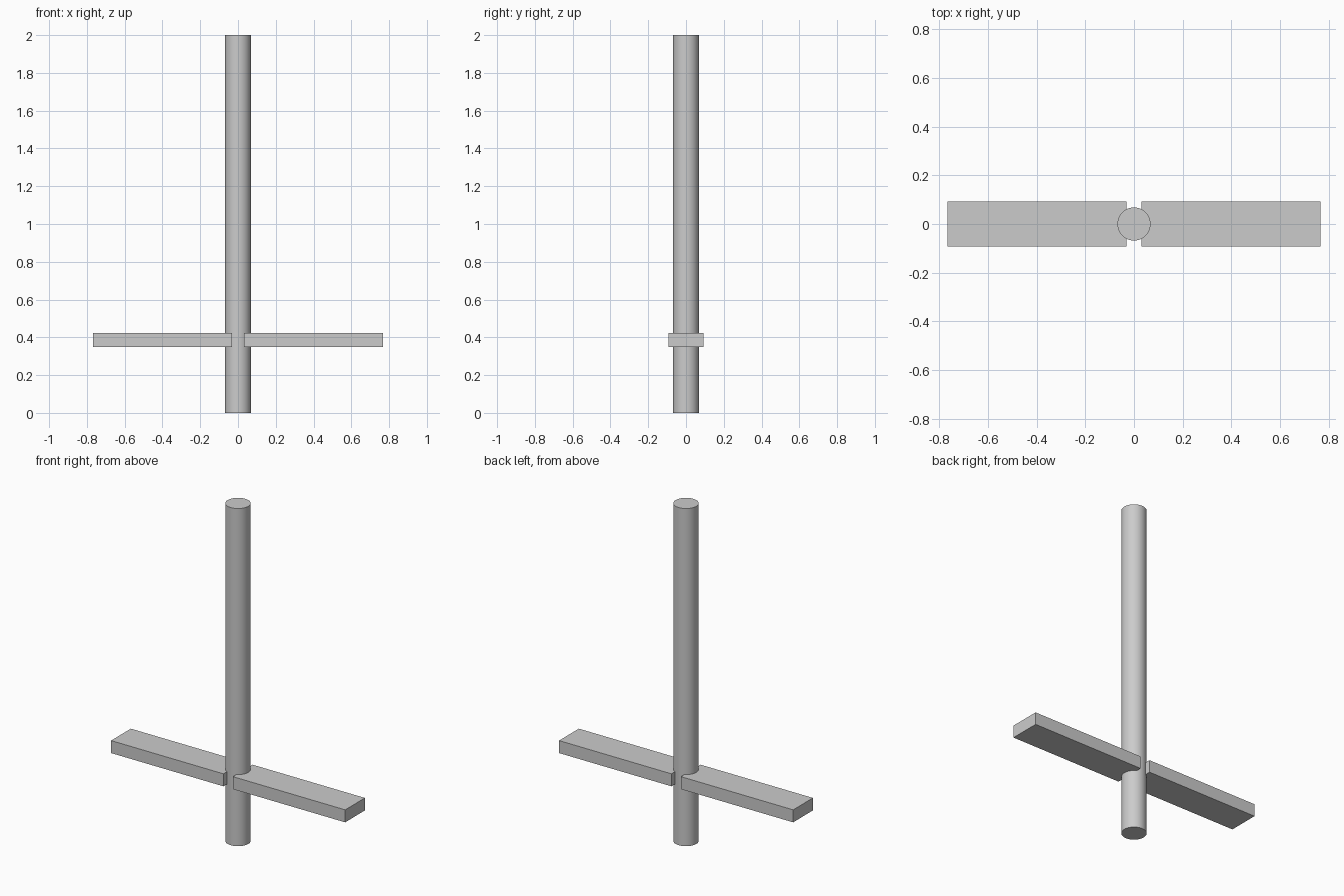
import bpy
import math

if "Cube" in bpy.data.objects:
    bpy.data.objects.remove(bpy.data.objects["Cube"])

POLE_RADIUS = 0.068
POLE_HEIGHT = 2.0
INNER_X, OUTER_X = 0.031, 0.767
BOARD_WIDTH = 0.185
BOARD_BOTTOM, BOARD_TOP = 0.35, 0.424


def add_board(name, side):
    """Flat foot board running outward from the pole on one side."""
    bpy.ops.mesh.primitive_cube_add(
        size=1,
        location=(side * (INNER_X + OUTER_X) / 2, 0, (BOARD_BOTTOM + BOARD_TOP) / 2))
    board = bpy.context.object
    board.name = name
    board.scale = (OUTER_X - INNER_X, BOARD_WIDTH, BOARD_TOP - BOARD_BOTTOM)
    bpy.ops.object.transform_apply(location=False, rotation=False, scale=True)


# Round upright pole with flat ends
bpy.ops.mesh.primitive_cylinder_add(
    vertices=64, radius=POLE_RADIUS, depth=POLE_HEIGHT,
    location=(0, 0, POLE_HEIGHT / 2))
bpy.context.object.name = "pole"
bpy.ops.object.shade_smooth_by_angle(angle=math.radians(30))

# Pair of foot boards let into the pole
for name, side in (("left_foot_board", -1), ("right_foot_board", 1)):
    add_board(name, side)
